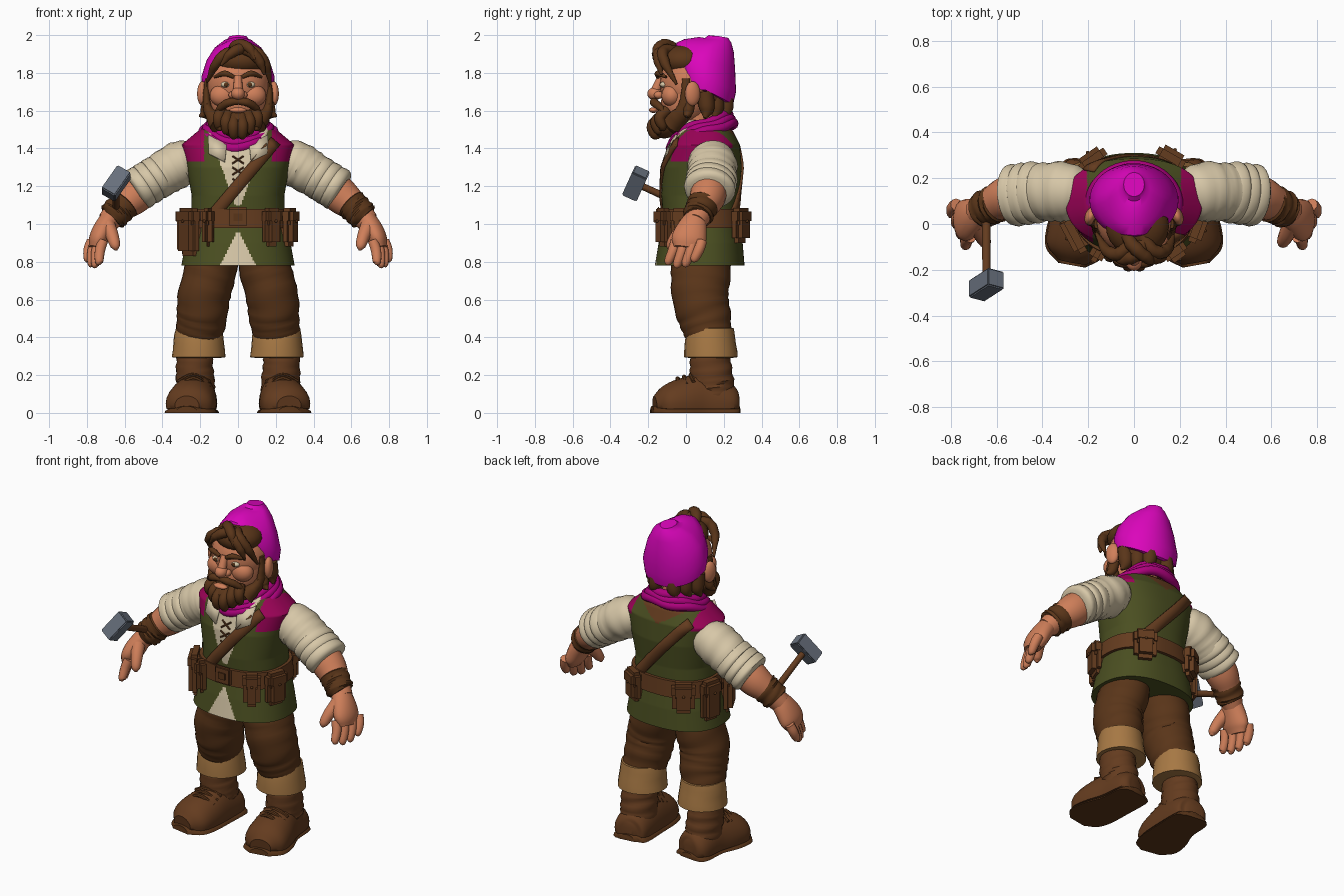
import bpy, bmesh, math
from mathutils import Vector, Matrix

if "Cube" in bpy.data.objects:
    bpy.data.objects.remove(bpy.data.objects["Cube"])

parts = []


def material(name, r, g, b):
    m = bpy.data.materials.new(name)
    col = [(c / 255) ** 2.2 for c in (r, g, b)] + [1]
    m.use_nodes = True
    m.node_tree.nodes["Principled BSDF"].inputs["Base Color"].default_value = col
    m.diffuse_color = col
    return m


magenta = material("magenta hat cloth", 218, 14, 186)
scarf = material("scarf cloth", 172, 8, 124)
plum = material("plum cloth", 154, 10, 88)
green = material("olive vest", 76, 80, 38)
cream = material("cream linen", 214, 198, 166)
skin = material("skin", 206, 126, 90)
brown = material("dark brown hair and cloth", 90, 56, 31)
leather = material("leather", 100, 62, 36)
tan = material("tan cuff", 166, 120, 70)
steel = material("steel", 104, 112, 124)


def finish(name, bm, *mats):
    bmesh.ops.recalc_face_normals(bm, faces=bm.faces[:])
    me = bpy.data.meshes.new(name)
    bm.to_mesh(me)
    bm.free()
    for m in mats:
        me.materials.append(m)
    ob = bpy.data.objects.new(name, me)
    bpy.context.collection.objects.link(ob)
    parts.append(ob)
    return ob


def grid(name, rows, *mats, closed=True, rule=None):
    """Skin rows of points; closed rows get end caps."""
    bm = bmesh.new()
    vs = [[bm.verts.new(p) for p in row] for row in rows]
    n = len(vs[0])
    for a, b in zip(vs, vs[1:]):
        for i in range(n if closed else n - 1):
            j = (i + 1) % n
            f = bm.faces.new((a[i], a[j], b[j], b[i]))
            if rule:
                f.material_index = rule(f.calc_center_median())
    if closed:
        bm.faces.new(vs[0])
        bm.faces.new(vs[-1])
    return finish(name, bm, *mats)


def tube(name, pts, mat, n=16, steps=5, wrinkle=0, freq=2.0, ref=(0, 1, 0), floor=None):
    """Smooth tube through (x, y, z, radius along ref, radius across)."""
    P = [Vector(p if len(p) == 5 else (*p, p[3])) for p in pts]
    P = [P[0] * 2 - P[1]] + P + [P[-1] * 2 - P[-2]]
    path = []
    for k in range(1, len(P) - 2):
        a, b, c, d = P[k - 1:k + 3]
        for s in range(steps + (k == len(P) - 3)):
            t = s / steps
            path.append(0.5 * (2 * b + (c - a) * t + (2 * a - 5 * b + 4 * c - d) * t * t
                               + (3 * b - a - 3 * c + d) * t ** 3))
    rows = []
    for k, q in enumerate(path):
        d = Vector((path[min(k + 1, len(path) - 1)] - path[max(k - 1, 0)])[:3]).normalized()
        u = Vector(ref)
        u = (u - d * u.dot(d)).normalized()
        v = d.cross(u)
        row = []
        for i in range(n):
            a = math.tau * i / n
            w = 1 + wrinkle * math.sin(freq * k + 1.8 * math.sin(a + k * 0.4))
            p = Vector(q[:3]) + w * (u * max(q[3], .002) * math.cos(a) + v * max(q[4], .002) * math.sin(a))
            if floor is not None:
                p.z = max(p.z, floor)
            row.append(p)
        rows.append(row)
    return grid(name, rows, mat)


def blob(name, loc, size, mat, rot=Matrix.Identity(3)):
    bm = bmesh.new()
    bmesh.ops.create_uvsphere(bm, u_segments=24, v_segments=14, radius=1)
    bm.transform(Matrix.Translation(loc) @ rot.to_4x4() @ Matrix.Diagonal((*size, 1)))
    return finish(name, bm, mat)


def box(name, loc, size, mat, rot=Matrix.Identity(3), bevel=0.01):
    bm = bmesh.new()
    bmesh.ops.create_cube(bm, size=1)
    bm.transform(Matrix.Diagonal((*size, 1)))
    bmesh.ops.bevel(bm, geom=bm.edges[:], offset=bevel, segments=2, affect='EDGES')
    bm.transform(Matrix.Translation(loc) @ rot.to_4x4())
    return finish(name, bm, mat)


# Torso section by height: z, half width, front y, back y
BODY = [(.78, .3, -.165, .31), (.9, .278, -.145, .3), (1.02, .25, -.12, .28), (1.15, .245, -.13, .28),
        (1.3, .272, -.125, .295), (1.42, .298, -.09, .285), (1.49, .215, -.05, .25), (1.55, .11, -.02, .17)]


def section(z):
    for a, b in zip(BODY, BODY[1:]):
        if z <= b[0]:
            break
    return Vector(a[1:]).lerp(Vector(b[1:]), (z - a[0]) / (b[0] - a[0]))


def body(a, z, off=0):
    rx, yf, yb = section(z)
    sp = lambda v: math.copysign(abs(v) ** .85, v)
    return Vector(((rx + off) * sp(math.sin(a)), (yf + yb) / 2 - ((yb - yf) / 2 + off) * sp(math.cos(a)), z))


def ring(z, off=0, n=240):
    return [body(math.tau * i / n, z, off) for i in range(n)]


def tunic_rule(c):
    x = abs(c.x)
    if c.y < .04 and c.z > 1.1 and x < .015 + .36 * (c.z - 1.1):
        return 1
    if c.y < .04 and c.z < .97 and x < .5 * (.97 - c.z):
        return 1
    if c.y > .12 and c.z > 1.41 + .6 * x:
        return 3
    return 2 if x > (.18 if c.y < .1 else .205) and c.z > (1.33 if c.y < .13 else 1.4) else 0


grid("tunic", [ring(.78 + .77 * k / 140) for k in range(141)], green, cream, plum, leather, rule=tunic_rule)
grid("belt", [ring(z, o) for z, o in ((.98, 0), (.98, .018), (1.08, .018), (1.08, 0))], leather)
box("buckle", (0, -.145, 1.035), (.11, .025, .11), leather)
box("buckle_center", (0, -.154, 1.035), (.065, .02, .06), brown)

# Shoulder straps laid on the torso, front and back
for name, start, end, front in (("front_strap", (.2, 1.44), (-.13, 1.05), True), ("back_strap", (-.2, 1.45), (.16, 1.05), False)):
    a, b = Vector(start), Vector(end)
    side = (b - a).orthogonal().normalized() * .032
    rows = []
    for k in range(21):
        row = []
        for s in (-1, 0, 1):
            x, z = a.lerp(b, k / 20) + side * s
            rx = section(z)[0] + .012
            ang = math.asin(math.copysign(min(abs(x) / rx, 1) ** (1 / .85), x))
            row.append(body(ang if front else math.pi - ang, z, .012))
        rows.append(row)
    strap = grid(name, rows, leather, closed=False)
    strap.modifiers.new("thickness", 'SOLIDIFY').thickness = .014

# Belt pouches with flaps, placed by angle around the waist
for i, (deg, w, h) in enumerate(((-62, .17, .25), (-30, .06, .2), (35, .1, .2), (70, .13, .2), (150, .13, .18), (215, .13, .18), (255, .13, .24))):
    a = math.radians(deg)
    p = body(a, 1.0, .03)
    rot = Matrix.Rotation(a, 3, 'Z')
    out = rot @ Vector((0, -.005, 0))
    box(f"pouch_{i}", (p.x, p.y, 1.08 - h / 2), (w, .075, h), leather, rot, .026)
    box(f"pouch_flap_{i}", (p.x + out.x, p.y + out.y, 1.04), (w + .005, .075, .09), leather, rot, .02)
    stud = out * 8.5
    blob(f"pouch_stud_{i}", (p.x + stud.x, p.y + stud.y, 1.015), (.008, .008, .008), brown)

# Shirt laces and collar flaps
for k in range(3):
    z = 1.2 + .06 * k
    for s in (-1, 1):
        tube("lace", [(-s * .03, section(z)[1] - .004, z, .005), (s * .03, section(z + .04)[1] - .004, z + .04, .005)], leather, 8)
for s in (-1, 1):
    collar = grid("collar_flap", [[(s * .06, -.095, 1.42), (s * .07, -.125, 1.33)],
                                  [(s * .16, -.055, 1.475), (s * .155, -.105, 1.375)]], cream, closed=False)
    collar.modifiers.new("thickness", 'SOLIDIFY').thickness = .012

# Neck scarf: wraps sloping down to a point in front
for k in range(3):
    rows = []
    for i in range(49):
        a = math.tau * i / 48
        dip = .03 * max(math.cos(a), 0) ** 6
        c = Vector((math.sin(a) * (.187 - .022 * k), .085 - math.cos(a) * (.165 - .012 * k),
                    1.482 + .024 * k - .05 * math.cos(a) - dip + .006 * math.sin(5 * a + k)))
        rad = Vector((math.sin(a), -math.cos(a), 0))
        rows.append([c + rad * .028 * math.cos(b) + Vector((0, 0, .028 * math.sin(b))) for b in (math.tau * j / 10 for j in range(10))])
    grid("scarf_wrap", rows, scarf)

# Legs, boots, arms and hands
for s, side in ((1, "left"), (-1, "right")):
    tube(side + "_trouser_leg", [(s * .125, .08, .92, .16, .125), (s * .14, .08, .78, .16, .137), (s * .18, .075, .62, .15, .138),
                                 (s * .192, .1, .5, .14, .133), (s * .21, .125, .4, .12, .12)], brown, 28, 7, .02, 1.5)
    tube(side + "_trouser_cuff", [(s * .207, .13, z, r, r) for z, r in ((.45, .1), (.448, .122), (.41, .13), (.37, .135), (.33, .14),
                                                                        (.295, .142), (.29, .105))], tan, 24, 1, .015, 1.3)
    tube(side + "_boot_shaft", [(s * .225, .13, .36, .1, .088), (s * .23, .13, .25, .11, .098), (s * .225, .14, .15, .115, .103),
                                (s * .225, .15, .06, .11, .1)], leather, 24, 6, .035, 2.0)
    tube(side + "_boot_foot", [(s * .213, .275, .05, .04, .05), (s * .217, .245, .05, .1, .1), (s * .225, .1, .05, .115, .16),
                               (s * .245, -.02, .05, .13, .135), (s * .26, -.11, .045, .122, .1),
                               (s * .27, -.165, .04, .065, .05)], leather, 24, 5, ref=(1, 0, 0), floor=.02)
    tube(side + "_boot_sole", [(s * .21, .283, 0, .05, .036), (s * .213, .25, 0, .108, .038), (s * .22, .1, 0, .116, .038),
                               (s * .245, -.03, 0, .137, .038), (s * .262, -.125, 0, .125, .038),
                               (s * .272, -.18, 0, .06, .036)], brown, 24, 5, ref=(1, 0, 0), floor=0)
    for k in range(3):
        tube("boot_lace", [(s * .15, .05 - .035 * k, .165 - .015 * k, .01), (s * .237, .025 - .035 * k, .2 - .009 * k, .012),
                           (s * .32, .04 - .035 * k, .165 - .015 * k, .01)], brown, 8)
    tube(side + "_sleeve", [(s * .2, .13, 1.35, .09, .08), (s * .29, .14, 1.325, .128, .12), (s * .38, .14, 1.275, .128, .118),
                            (s * .47, .135, 1.215, .125, .105)], cream, 24, 6, .025, 1.7)
    for k in range(3):
        q = Vector((s * (.43 + .042 * k), .138 - .006 * k, 1.245 - .026 * k))
        d = Vector((s * .84, -.1, -.53))
        tube("sleeve_roll", [(*(q + d * o), r, r * .87) for o, r in ((-.04, .11), (-.025, .128), (0, .136), (.025, .132), (.04, .105))],
             cream, 24, 2, .02, 1.1)
    tube(side + "_forearm", [(s * .46, .13, 1.225, .095), (s * .55, .115, 1.145, .095), (s * .62, .085, 1.085, .076),
                             (s * .69, .05, 1.01, .058)], skin, 20)
    tube(side + "_wristband", [(s * .59, .095, 1.115, .06), (s * .6, .09, 1.105, .083), (s * .635, .075, 1.07, .08),
                               (s * .664, .06, 1.04, .078), (s * .672, .058, 1.032, .05)], brown, 20, 4, .05, 2.2)
    tube(side + "_palm", [(s * .66, .06, 1.05, .05, .05), (s * .705, .035, .985, .078, .055), (s * .738, .015, .92, .092, .052),
                          (s * .755, .005, .87, .07, .035)], skin, 18)
    for k, length in enumerate((.095, .11, .105, .08)):
        x, y = .715 + .02 * k, -.064 + .046 * k
        tube(f"{side}_finger_{k}", [(s * x, y + .01, .91, .028), (s * (x + .016), y - .005, .905 - length * .5, .028),
                                    (s * (x + .02), y - .03, .905 - length - .01, .022), (s * (x + .015), y - .036, .89 - length - .01, .006)], skin, 10)
    tube(side + "_thumb", [(s * .69, .0, .99, .042), (s * .665, -.05, .935, .034), (s * .65, -.08, .885, .026),
                           (s * .645, -.085, .86, .006)], skin, 12)

# Hammer
tip, grip = Vector((-.645, -.265, 1.215)), Vector((-.645, .02, 1.085))
tube("hammer_handle", [(*grip, .02), (*tip, .018)], leather, 10)
zax = (tip - grip).normalized()
xax = Vector((.54, .3, .79))
xax = (xax - zax * xax.dot(zax)).normalized()
rot = Matrix((xax, zax.cross(xax), zax)).transposed()
box("hammer_head", tip, (.16, .085, .085), steel, rot, .006)

# Head and face
tube("neck", [(0, .07, 1.45, .1), (0, .05, 1.62, .1)], skin)
blob("skull", (0, .03, 1.745), (.168, .17, .175), skin)
tube("jaw", [(0, .02, 1.7, .14, .16), (0, -.02, 1.6, .12, .135), (0, -.04, 1.54, .07, .09)], skin, 24)
blob("nose", (0, -.165, 1.69), (.036, .04, .034), skin)
tube("nose_bridge", [(0, -.13, 1.78, .02), (0, -.155, 1.72, .025), (0, -.168, 1.69, .026)], skin, 12)
blob("lower_lip", (0, -.172, 1.603), (.045, .024, .015), skin)
for s, side in ((1, "left"), (-1, "right")):
    blob(side + "_cheek", (s * .08, -.075, 1.68), (.07, .055, .06), skin)
    blob(side + "_nostril", (s * .03, -.145, 1.683), (.02, .025, .02), skin)
    blob(side + "_ear", (s * .188, .035, 1.69), (.026, .042, .065), skin, Matrix.Rotation(s * .35, 3, 'Z'))
    blob(side + "_eye", (s * .065, -.118, 1.738), (.026, .02, .016), cream)
    blob(side + "_pupil", (s * .063, -.134, 1.738), (.012, .006, .012), brown)
    tube(side + "_eyebrow", [(s * .022, -.15, 1.778, .01), (s * .07, -.148, 1.797, .016), (s * .125, -.105, 1.778, .007)], brown, 10)
    tube(side + "_moustache", [(0, -.172, 1.648, .016), (s * .05, -.168, 1.643, .022), (s * .095, -.135, 1.615, .018),
                               (s * .12, -.115, 1.585, .006)], brown, 12, 5, .05)
    tube(side + "_sideburn", [(s * .165, .0, 1.77, .02, .01), (s * .167, .0, 1.68, .028, .018), (s * .155, -.01, 1.6, .045, .028),
                              (s * .1, -.07, 1.53, .055)], brown, 14, 5, .05)
    tube(side + "_jaw_lock", [(s * .16, .02, 1.65, .03), (s * .175, .01, 1.59, .028), (s * .205, .0, 1.57, .005)], brown, 10)
    for k in range(3):
        x, z = s * (.02 + .033 * k), 1.505 + .022 * k
        tube("beard_curl", [(x, -.14 + .02 * k, z + .055, .03), (x * 1.2, -.178 + .02 * k, z + .015, .03),
                            (x * 1.15, -.165 + .02 * k, z - .035, .024), (x, -.14, z - .05, .004)], brown, 10)
    for k in range(3):
        tube("nape_lock", [(s * (.15 - .05 * k), .1 + .05 * k, 1.7, .045), (s * (.155 - .045 * k), .11 + .05 * k, 1.61, .04),
                           (s * (.175 - .04 * k), .1 + .05 * k, 1.56, .008)], brown, 10)
blob("beard", (0, -.055, 1.55), (.13, .1, .075), brown)
blob("beard_chin", (0, -.115, 1.525), (.095, .075, .072), brown)
blob("back_hair", (0, .11, 1.68), (.165, .125, .1), brown)

# Hairline cap and forelocks swept from a parting
blob("hair_cap", (.015, -.01, 1.865), (.138, .13, .085), brown)
LOCKS = [((.02, -.04, 1.92), (.09, -.12, 1.915), (.145, -.11, 1.85), (.172, -.05, 1.74)),
         ((.0, -.05, 1.91), (.06, -.135, 1.915), (.115, -.145, 1.86), (.14, -.13, 1.79)),
         ((.0, -.05, 1.9), (-.055, -.125, 1.905), (-.115, -.12, 1.85), (-.165, -.04, 1.75)),
         ((.05, -.05, 1.91), (.02, -.125, 1.93), (-.04, -.155, 1.9), (-.09, -.15, 1.84)),
         ((-.04, -.04, 1.91), (.0, -.1, 1.95), (.06, -.15, 1.93), (.09, -.17, 1.87))]
for lock in LOCKS:
    tube("forelock", [(*p, r) for p, r in zip(lock, (.025, .03, .026, .006))], brown, 10, 6, .06)

# Slouched hat: front, side, back heights, half width, front y, back y
HAT = [(1.89, 1.71, 1.63, .17, -.03, .235), (1.9, 1.71, 1.635, .188, -.045, .25), (1.93, 1.78, 1.7, .194, -.06, .265),
       (1.96, 1.87, 1.82, .165, -.05, .26), (1.978, 1.935, 1.91, .122, -.01, .253),
       (1.99, 1.975, 1.96, .07, .07, .24), (1.985, 1.98, 1.975, .055, .1, .23), (2, 1.995, 1.985, .045, .12, .225)]
rows = []
for zf, zs, zb, rx, yf, yb in HAT:
    row = []
    for i in range(40):
        a = math.tau * i / 40
        c = math.cos(a)
        z = zs + (zf - zs) * c ** 3 if c > 0 else zs + (zb - zs) * -c
        row.append((rx * math.sin(a), (yf + yb) / 2 - (yb - yf) / 2 * c, z))
    rows.append(row)
grid("hat", rows, magenta)

bpy.ops.object.select_all(action='DESELECT')
for ob in parts:
    ob.select_set(True)
bpy.context.view_layer.objects.active = parts[0]
bpy.ops.object.shade_smooth_by_angle(angle=math.radians(40))
